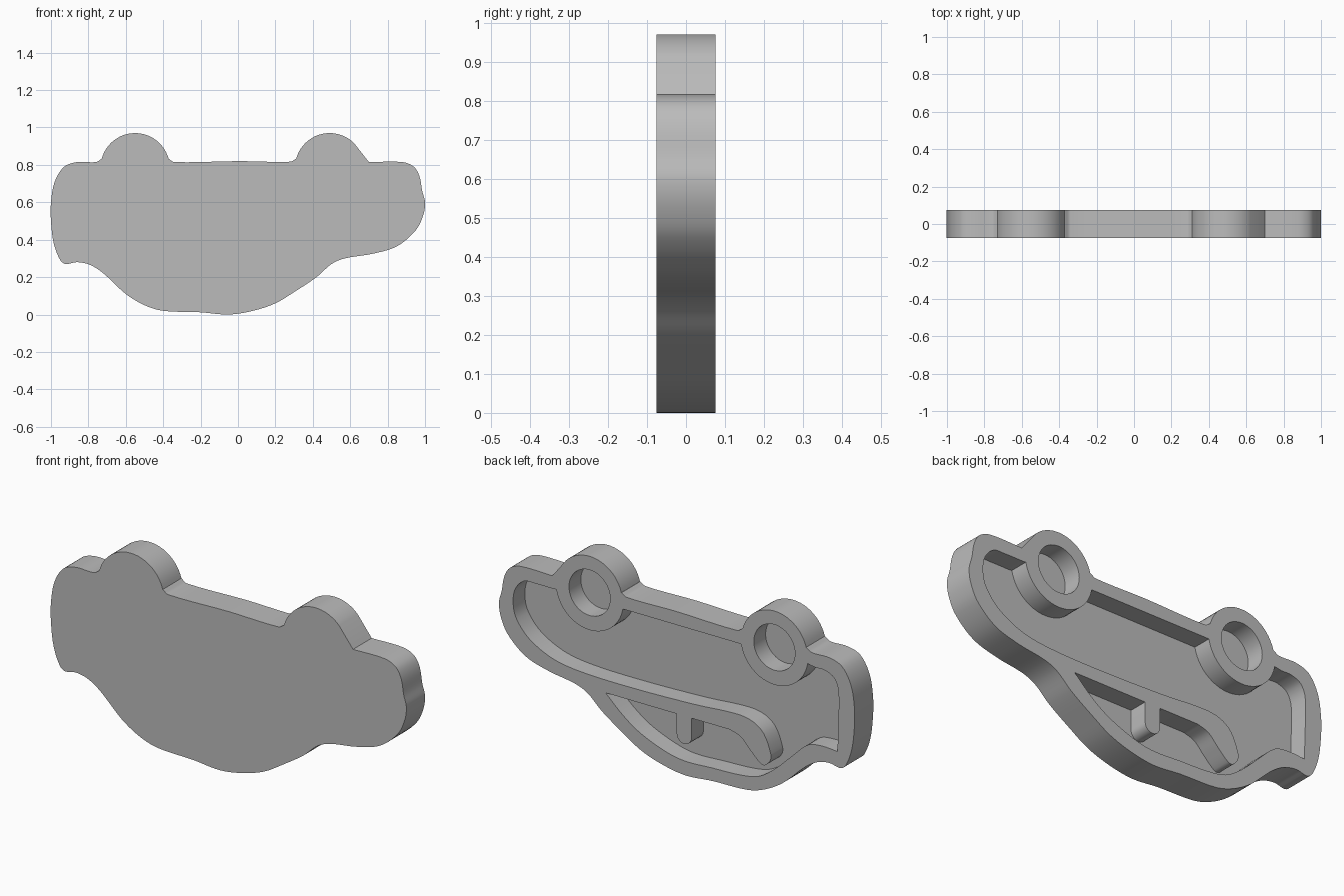
import bpy, bmesh, math
from mathutils import Vector

old = bpy.data.objects.get("Cube")
if old:
    bpy.data.objects.remove(old, do_unlink=True)

FRONT, BACK, FLOOR = -0.075, 0.075, -0.02
WHEEL_Z = 0.785
WHEEL_X = (0.49, -0.55)

grey = bpy.data.materials.new("plain_grey")
grey.use_nodes = True
colour = (0.5, 0.5, 0.5, 1)
grey.diffuse_color = colour
grey.node_tree.nodes["Principled BSDF"].inputs["Base Color"].default_value = colour


def smooth(points, steps=5):
    """Open spline through the points, gentle where spacing is uneven."""
    pts = [Vector(p) for p in points]
    pts = [2 * pts[0] - pts[1]] + pts + [2 * pts[-1] - pts[-2]]
    result = []
    for a, b, c, d in zip(pts, pts[1:], pts[2:], pts[3:]):
        span = (c - b).length
        m0 = (c - a) * (span / ((b - a).length + span))
        m1 = (d - b) * (span / ((d - c).length + span))
        for i in range(steps):
            t = i / steps
            s = 1 - t
            result.append(b * (1 + 2 * t) * s * s + m0 * t * s * s
                          + c * t * t * (3 - 2 * t) - m1 * t * t * s)
    return result + [pts[-2]]


def arc(x, z, radius, start, end, steps=24):
    angles = [math.radians(start + (end - start) * i / steps) for i in range(steps + 1)]
    return [Vector((x + radius * math.cos(a), z + radius * math.sin(a))) for a in angles]


def prism(name, outline, y0, y1):
    """Closed x-z outline extruded from y0 to y1."""
    clean = []
    for p in outline:
        if not clean or (p - clean[-1]).length > 0.001:
            clean.append(p)
    if (clean[0] - clean[-1]).length < 0.001:
        clean.pop()
    bm = bmesh.new()
    face = bm.faces.new([bm.verts.new((p.x, y0, p.y)) for p in clean])
    top = bmesh.ops.extrude_face_region(bm, geom=[face])["geom"]
    moved = [v for v in top if isinstance(v, bmesh.types.BMVert)]
    bmesh.ops.translate(bm, verts=moved, vec=(0, y1 - y0, 0))
    bmesh.ops.recalc_face_normals(bm, faces=bm.faces)
    mesh = bpy.data.meshes.new(name)
    bm.to_mesh(mesh)
    bm.free()
    mesh.materials.append(grey)
    obj = bpy.data.objects.new(name, mesh)
    bpy.context.collection.objects.link(obj)
    return obj


# Outer silhouette: an upside-down car
outline = smooth([(-.729, .833), (-.76, .815), (-.86, .815), (-.93, .79), (-.98, .71),
                  (-1, .6), (-1, .5), (-.985, .38), (-.95, .29), (-.92, .27),
                  (-.86, .28), (-.79, .265), (-.72, .22), (-.6, .11), (-.5, .05),
                  (-.4, .02), (-.2, .012), (-.05, 0), (.08, .02), (.2, .06),
                  (.3, .12), (.42, .2), (.5, .27), (.57, .3), (.72, .325),
                  (.85, .365), (.95, .45), (.99, .53), (1, .6), (.985, .66),
                  (.97, .74), (.94, .79), (.88, .815), (.7, .815)])
outline += arc(WHEEL_X[0], WHEEL_Z, .185, 45, 165)
outline += smooth([(.31, .833), (.28, .817), (0, .82), (-.34, .815), (-.371, .833)])
outline += arc(WHEEL_X[1], WHEEL_Z, .185, 15, 165)
body = prism("car_plate", outline, FRONT, BACK)

# Recess: body panel and window, leaving rim, wheel rings and belt ridge standing
recess = arc(WHEEL_X[1], WHEEL_Z, .19, -10, -170)
recess += smooth([(-.737, .752), (-.78, .745), (-.83, .745), (-.885, .72), (-.91, .66),
                  (-.91, .5), (-.905, .35)])
recess += smooth([(-.905, .35), (-.82, .355), (-.74, .34), (-.64, .25), (-.55, .165),
                  (-.46, .105), (-.36, .085), (-.2, .078), (-.05, .072), (.05, .088),
                  (.2, .145), (.3, .21), (.4, .3)])
# Window top with the hanging pillar
recess += [Vector((0, .3))] + arc(-.042, .2, .042, 0, -180, 10) + [Vector((-.084, .3))]
# Belt ridge: window side, free end, then body side
recess += smooth([(-.3, .3), (-.36, .28), (-.41, .23), (-.47, .175), (-.495, .17),
                  (-.525, .2), (-.53, .235), (-.49, .33), (-.43, .375), (-.34, .39),
                  (-.1, .375), (.25, .365), (.54, .37), (.7, .395), (.83, .46),
                  (.9, .54), (.92, .61), (.91, .69), (.86, .745), (.8, .75), (.69, .75)])
recess += arc(WHEEL_X[0], WHEEL_Z, .19, -10, -170)

cutters = [prism("recess_cutter", recess, FLOOR, BACK + .05)]
for x in WHEEL_X:
    cutters.append(prism("wheel_cutter", arc(x, WHEEL_Z, .116, 0, 360, 48),
                         FLOOR, BACK + .05))

# Carve the back, then drop the cutters
bpy.ops.object.select_all(action='DESELECT')
bpy.context.view_layer.objects.active = body
body.select_set(True)
for cutter in cutters:
    cutter.hide_render = True
    mod = body.modifiers.new("carve", 'BOOLEAN')
    mod.operation = 'DIFFERENCE'
    mod.solver = 'EXACT'
    mod.object = cutter
    bpy.ops.object.modifier_apply(modifier=mod.name)
    bpy.data.objects.remove(cutter, do_unlink=True)
bpy.ops.object.shade_smooth_by_angle(angle=math.radians(30))
